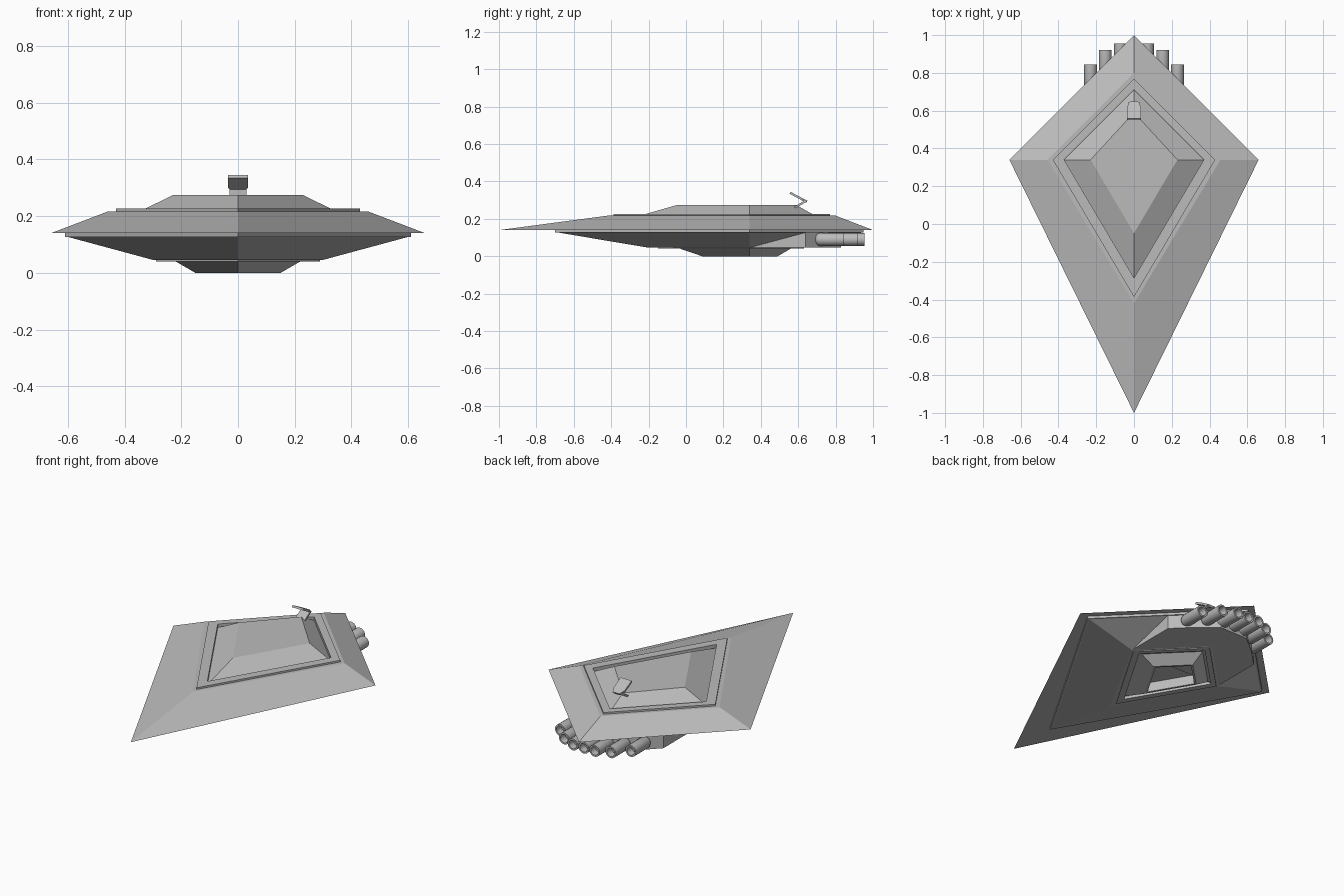
import bpy, bmesh, math
from mathutils import Matrix

cube = bpy.data.objects.get("Cube")
if cube:
    bpy.data.objects.remove(cube, do_unlink=True)

grey = bpy.data.materials.new("hull_grey")
grey.use_nodes = True
GREY = (0.5, 0.5, 0.5, 1)
grey.diffuse_color = GREY
grey.node_tree.nodes["Principled BSDF"].inputs["Base Color"].default_value = GREY

MID = 0.34  # y of the widest point of every kite


def finish(name, bm):
    bmesh.ops.recalc_face_normals(bm, faces=bm.faces)
    mesh = bpy.data.meshes.new(name)
    bm.to_mesh(mesh)
    bm.free()
    mesh.materials.append(grey)
    obj = bpy.data.objects.new(name, mesh)
    bpy.context.collection.objects.link(obj)
    return obj


def loft(name, rings, closed=False):
    """Skin a list of equal point loops; cap the ends or join them."""
    bm = bmesh.new()
    loops = [[bm.verts.new(p) for p in ring] for ring in rings]
    n = len(loops[0])
    pairs = list(zip(loops, loops[1:]))
    if closed:
        pairs.append((loops[-1], loops[0]))
    else:
        bm.faces.new(loops[0])
        bm.faces.new(loops[-1])
    for a, b in pairs:
        for i in range(n):
            j = (i + 1) % n
            bm.faces.new((a[i], a[j], b[j], b[i]))
    return finish(name, bm)


def kite(half, z, front=None, back=None):
    front = MID - 1.69 * half if front is None else front
    back = MID + half if back is None else back
    return [(0, front, z), (half, MID, z), (0, back, z), (-half, MID, z)]


def prism(name, plan, z0, z1):
    return loft(name, [[(x, y, z) for x, y in plan] for z in (z0, z1)])


# Upper hull: wide kite sloping up to a deck with a sunken trough
loft("upper_hull", [kite(0.66, 0.14, -1, 1), kite(0.458, 0.217, -0.42, 0.80),
                    kite(0.40, 0.217), kite(0.40, 0.205)])
loft("deck_ring", [kite(0.43, 0.205), kite(0.43, 0.227),
                   kite(0.37, 0.227), kite(0.37, 0.205)], closed=True)
loft("upper_plateau", [kite(0.37, 0.206), kite(0.23, 0.274, back=0.59)])

# Lower hull with its rim and keel ring
loft("hull_rim", [kite(0.61, 0.14, -0.70, 0.95), kite(0.61, 0.126, -0.70, 0.95)])
loft("lower_hull", [kite(0.60, 0.127, -0.685, 0.94), kite(0.30, 0.046, -0.20, 0.64),
                    kite(0.25, 0.046), kite(0.25, 0.06)])
loft("keel_ring", [kite(0.29, 0.05), kite(0.29, 0.041),
                   kite(0.25, 0.041), kite(0.25, 0.058)], closed=True)

# Hollow keel bay
loft("keel_bay", [kite(0.25, 0.058), kite(0.15, 0), kite(0.135, 0), kite(0.135, 0.055)])

# Engine housing under the stern
half_plan = [(0.30, MID), (0.30, 0.64), (0.20, 0.74), (0.09, 0.83)]
prism("engine_housing", half_plan + [(-x, y) for x, y in reversed(half_plan)], 0.047, 0.13)


# Engine tubes: domed front, hollow nozzle at the rear
def engine(name, x, y_end, z=0.09, r=0.034, sides=20):
    y0 = y_end - 0.155
    profile = [(0.4, y0), (0.8, y0 + 0.008), (1, y0 + 0.022), (1, y_end),
               (0.72, y_end), (0.62, y_end - 0.04)]
    rings = []
    for k, y in profile:
        rings.append([(x + k * r * math.cos(t), y, z + k * r * math.sin(t))
                      for t in (2 * math.pi * i / sides for i in range(sides))])
    obj = loft(name, rings)
    bpy.ops.object.select_all(action='DESELECT')
    obj.select_set(True)
    bpy.context.view_layer.objects.active = obj
    bpy.ops.object.shade_smooth_by_angle(angle=math.radians(35))


engine("engine_centre", 0, 0.955)
for side, s in (("left", 1), ("right", -1)):
    for label, x, y_end in (("inner", 0.071, 0.955), ("middle", 0.152, 0.92), ("outer", 0.23, 0.845)):
        engine(f"engine_{label}_{side}", s * x, y_end)

# Tilted sensor plate on a slanted foot
half = [(0.036, -0.052), (0.036, 0.02), (0.02, 0.05)]
plate = prism("sensor_plate", half + [(-x, y) for x, y in reversed(half)], -0.006, 0.006)
plate.data.transform(Matrix.Translation((0, 0.602, 0.315)) @ Matrix.Rotation(math.radians(-28), 4, 'X'))
foot = [(0.575, 0.262), (0.588, 0.258), (0.645, 0.292), (0.635, 0.299)]
loft("sensor_foot", [[(x, y, z) for y, z in foot] for x in (-0.03, 0.03)])
